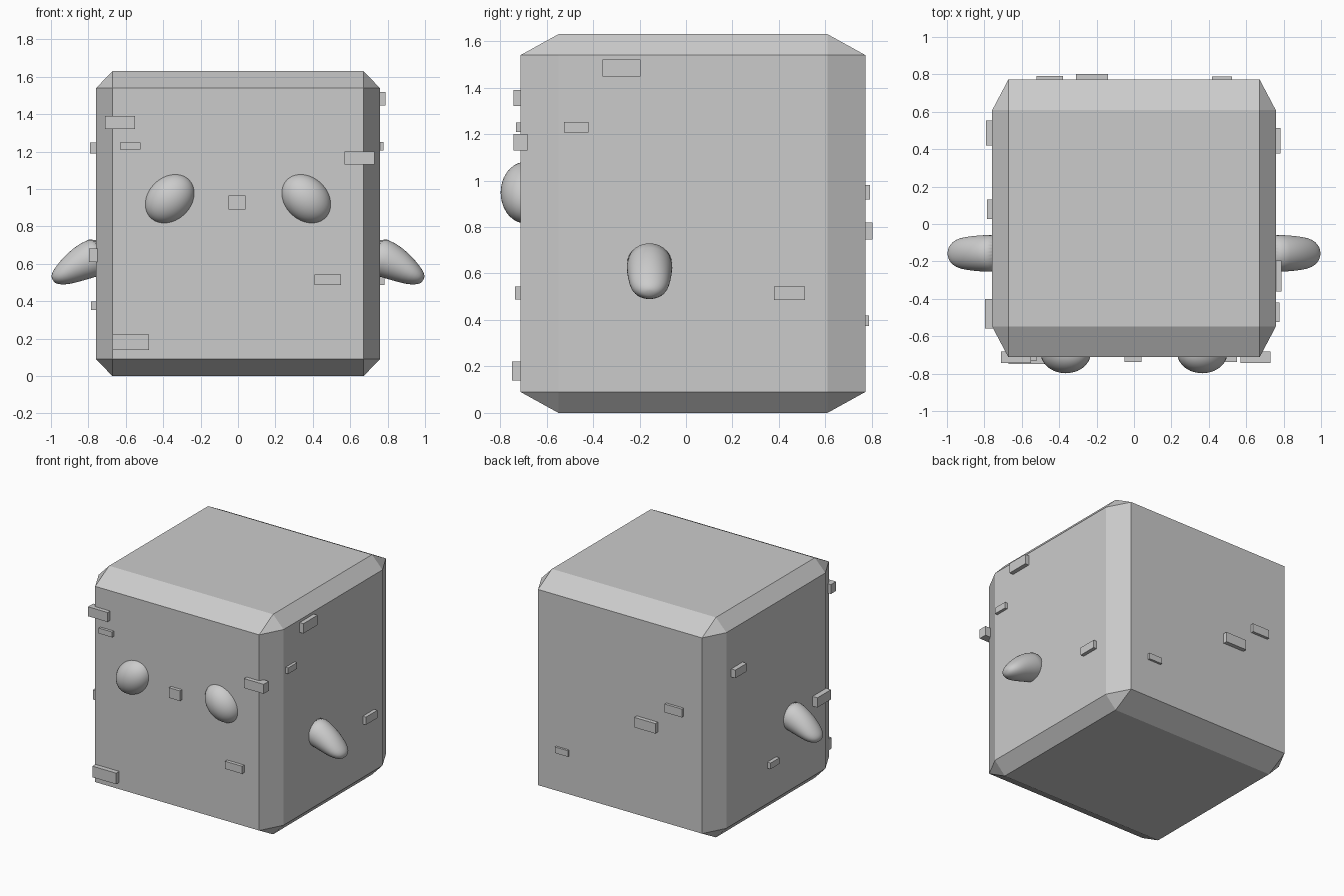
import bpy, bmesh, math
from itertools import product
from mathutils import Matrix, Vector

if "Cube" in bpy.data.objects:
    bpy.data.objects.remove(bpy.data.objects["Cube"])

grey = bpy.data.materials.new("plain_grey")
grey.use_nodes = True
grey.diffuse_color = (0.6, 0.6, 0.6, 1)
grey.node_tree.nodes["Principled BSDF"].inputs["Base Color"].default_value = grey.diffuse_color


def finish(name, bm, smooth=False):
    """Turn a bmesh into a named object."""
    bmesh.ops.recalc_face_normals(bm, faces=bm.faces)
    for f in bm.faces:
        f.smooth = smooth
    mesh = bpy.data.meshes.new(name)
    bm.to_mesh(mesh)
    bm.free()
    mesh.materials.append(grey)
    obj = bpy.data.objects.new(name, mesh)
    bpy.context.collection.objects.link(obj)
    return obj


# Body: box with wide chamfers, as the hull of its six face rectangles
centre, half, cut = (0, 0.03, 0.815), (0.758, 0.742, 0.815), (0.086, 0.163, 0.09)
bm = bmesh.new()
for signs in product((-1, 1), repeat=3):
    for axis in range(3):
        bm.verts.new([centre[i] + signs[i] * (half[i] - (0 if i == axis else cut[i]))
                      for i in range(3)])
bmesh.ops.convex_hull(bm, input=bm.verts)
bmesh.ops.dissolve_limit(bm, angle_limit=0.01, verts=bm.verts, edges=bm.edges)
finish("body", bm)

# Eyes: tilted ellipsoids sunk into the front
for side, label in ((1, "left"), (-1, "right")):
    bm = bmesh.new()
    bmesh.ops.create_uvsphere(bm, u_segments=32, v_segments=20, radius=1)
    bm.transform(Matrix.Translation((side * 0.365, -0.69, 0.948))
                 @ Matrix.Rotation(side * math.radians(44), 4, 'Y')
                 @ Matrix.Diagonal((0.148, 0.108, 0.117, 1)))
    finish(label + "_eye", bm, True)

# Arms: drooping tapered lofts; x, z, half width, half thickness
ARM = [(0.70, 0.66, 0.10, 0.108), (0.79, 0.625, 0.10, 0.102), (0.87, 0.585, 0.093, 0.086),
       (0.93, 0.547, 0.083, 0.064), (0.965, 0.528, 0.064, 0.045), (0.984, 0.518, 0.04, 0.028),
       (0.991, 0.514, 0.015, 0.012)]
SEG = 28
across = Vector((0.48, 0, 0.877))
for side, label in ((1, "left"), (-1, "right")):
    bm = bmesh.new()
    rings = []
    for x, z, wide, thick in ARM:
        ring = []
        for k in range(SEG):
            a = math.tau * k / SEG
            p = Vector((x, -0.157 + wide * math.cos(a), z)) + across * thick * math.sin(a)
            ring.append(bm.verts.new((side * p.x, p.y, p.z)))
        rings.append(ring)
    for a, b in zip(rings, rings[1:]):
        for k in range(SEG):
            n = (k + 1) % SEG
            bm.faces.new((a[k], a[n], b[n], b[k]))
    bm.faces.new(rings[0])
    bm.faces.new(rings[-1])
    arm = finish(label + "_arm", bm, True)
    sub = arm.modifiers.new("round", 'SUBSURF')
    sub.levels = sub.render_levels = 1

# Chips: small blocks centred on each wall; along-wall span, height span, stick-out
CHIPS = {
    "front": (1, -0.712, [(-0.71, -0.55, 1.32, 1.39, 0.03), (-0.63, -0.52, 1.21, 1.25, 0.02),
                          (0.57, 0.73, 1.13, 1.20, 0.03), (-0.05, 0.04, 0.89, 0.965, 0.025),
                          (0.41, 0.55, 0.487, 0.543, 0.025), (-0.67, -0.475, 0.14, 0.222, 0.036)]),
    "back": (1, 0.772, [(-0.52, -0.38, 0.918, 0.98, 0.02), (-0.31, -0.138, 0.746, 0.82, 0.03),
                        (0.417, 0.524, 0.374, 0.419, 0.016)]),
    "left": (0, 0.758, [(-0.36, -0.195, 1.447, 1.52, 0.031), (-0.525, -0.42, 1.207, 1.252, 0.021),
                        (0.378, 0.512, 0.486, 0.544, 0.026)]),
    "right": (0, -0.758, [(0.42, 0.553, 1.19, 1.25, 0.034), (-0.56, -0.40, 0.61, 0.682, 0.039),
                          (0.027, 0.131, 0.353, 0.398, 0.027)]),
}
for wall, (axis, face, chips) in CHIPS.items():
    for number, (a, b, low, high, out) in enumerate(chips, 1):
        loc, size = [0, 0, (low + high) / 2], [0, 0, high - low]
        loc[axis], size[axis] = face, 2 * out
        loc[1 - axis], size[1 - axis] = (a + b) / 2, b - a
        bm = bmesh.new()
        bmesh.ops.create_cube(bm, size=1)
        bm.transform(Matrix.Translation(loc) @ Matrix.Diagonal((*size, 1)))
        finish(f"{wall}_chip_{number}", bm)
